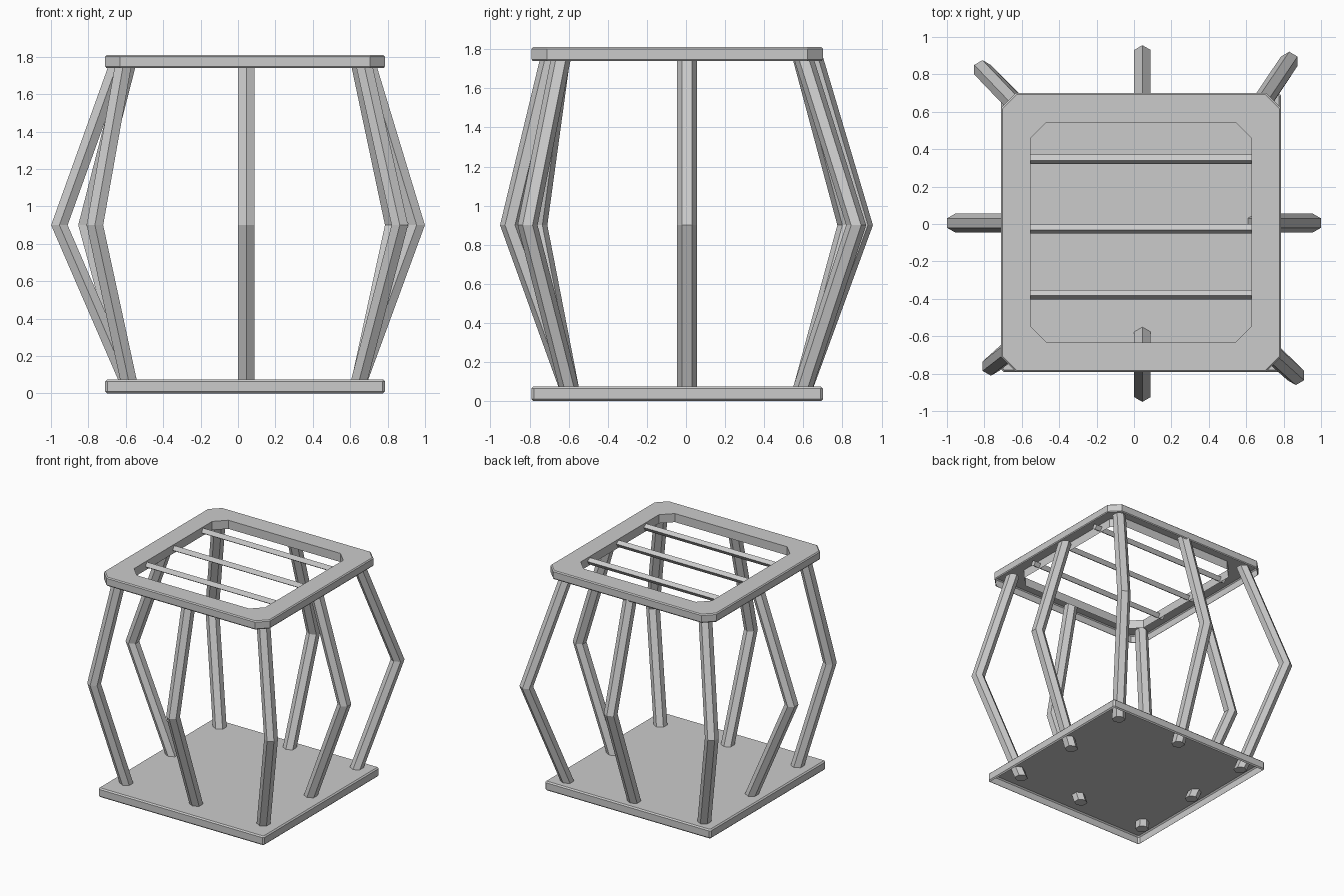
import bpy, bmesh, math
from mathutils import Vector

if "Cube" in bpy.data.objects:
    bpy.data.objects.remove(bpy.data.objects["Cube"])

def finish(bm, name):
    bmesh.ops.recalc_face_normals(bm, faces=bm.faces)
    me = bpy.data.meshes.new(name)
    bm.to_mesh(me)
    bm.free()
    ob = bpy.data.objects.new(name, me)
    bpy.context.collection.objects.link(ob)
    return ob

X0, X1, Y0, Y1 = -0.71, 0.785, -0.79, 0.70

def octagon(bm, inset, cut, z):
    # rectangle with cut corners
    a, b, c, d = X0 + inset, X1 - inset, Y0 + inset, Y1 - inset
    pts = [(a + cut, c), (b - cut, c), (b, c + cut), (b, d - cut),
           (b - cut, d), (a + cut, d), (a, d - cut), (a, c + cut)]
    return [bm.verts.new((x, y, z)) for x, y in pts]

def bridge(bm, loops):
    for p, q in zip(loops, loops[1:]):
        n = len(p)
        for i in range(n):
            j = (i + 1) % n
            bm.faces.new((p[i], p[j], q[j], q[i]))

# floor plate: thin tray, open underneath
bm = bmesh.new()
loops = [octagon(bm, i, c, z) for i, c, z in
         [(0.01, 0.006, 0.0), (0, 0.012, 0.01), (0, 0.012, 0.065), (0.01, 0.006, 0.075)]]
bridge(bm, loops)
bm.faces.new(loops[-1])
finish(bm, "floor_plate")

# roof frame: hollow ring, open underneath
bm = bmesh.new()
loops = [octagon(bm, i, c, z) for i, c, z in
         [(0.006, 0.075, 1.74), (0, 0.078, 1.748), (0, 0.078, 1.802),
          (0.008, 0.075, 1.81), (0.157, 0.085, 1.81), (0.157, 0.085, 1.74)]]
bridge(bm, loops)
finish(bm, "roof_frame")

# bent posts with six sides: bottom, middle and top centre points
def post(name, low, mid, top, turn):
    bm = bmesh.new()
    loops = []
    for (x, y), z in ((low, 0.0), (mid, 0.9), (top, 1.775)):
        loops.append([bm.verts.new((x + 0.051 * math.cos(turn + k * math.pi / 3),
                                    y + 0.051 * math.sin(turn + k * math.pi / 3), z))
                      for k in range(6)])
    bridge(bm, loops)
    bm.faces.new(loops[0])
    bm.faces.new(loops[-1])
    finish(bm, name)

side, corner = math.pi / 2, math.pi / 4
post("front_post", (0.045, -0.575), (0.045, -0.90), (0.045, -0.69), side)
post("back_post", (0.045, 0.575), (0.045, 0.905), (0.045, 0.645), side)
post("left_post", (-0.565, 0.005), (-0.955, 0.005), (-0.64, 0.005), side)
post("right_post", (0.625, 0.005), (0.955, 0.005), (0.69, 0.005), side)
post("front_left_post", (-0.57, -0.585), (-0.765, -0.76), (-0.61, -0.64), side)
post("front_right_post", (0.63, -0.58), (0.865, -0.81), (0.67, -0.635), side)
post("back_left_post", (-0.565, 0.58), (-0.81, 0.825), (-0.585, 0.59), side)
post("back_right_post", (0.635, 0.575), (0.83, 0.87), (0.645, 0.595), side)

# roof bars, tilted square section
for i, y in enumerate((-0.378, -0.026, 0.346)):
    bm = bmesh.new()
    loops = [[bm.verts.new((x, y + 0.0265 * math.cos(math.radians(12) + k * math.pi / 2),
                            1.775 + 0.0265 * math.sin(math.radians(12) + k * math.pi / 2)))
              for k in range(4)] for x in (-0.6, 0.68)]
    bridge(bm, loops)
    bm.faces.new(loops[0])
    bm.faces.new(loops[1])
    finish(bm, f"roof_bar_{i + 1}")
